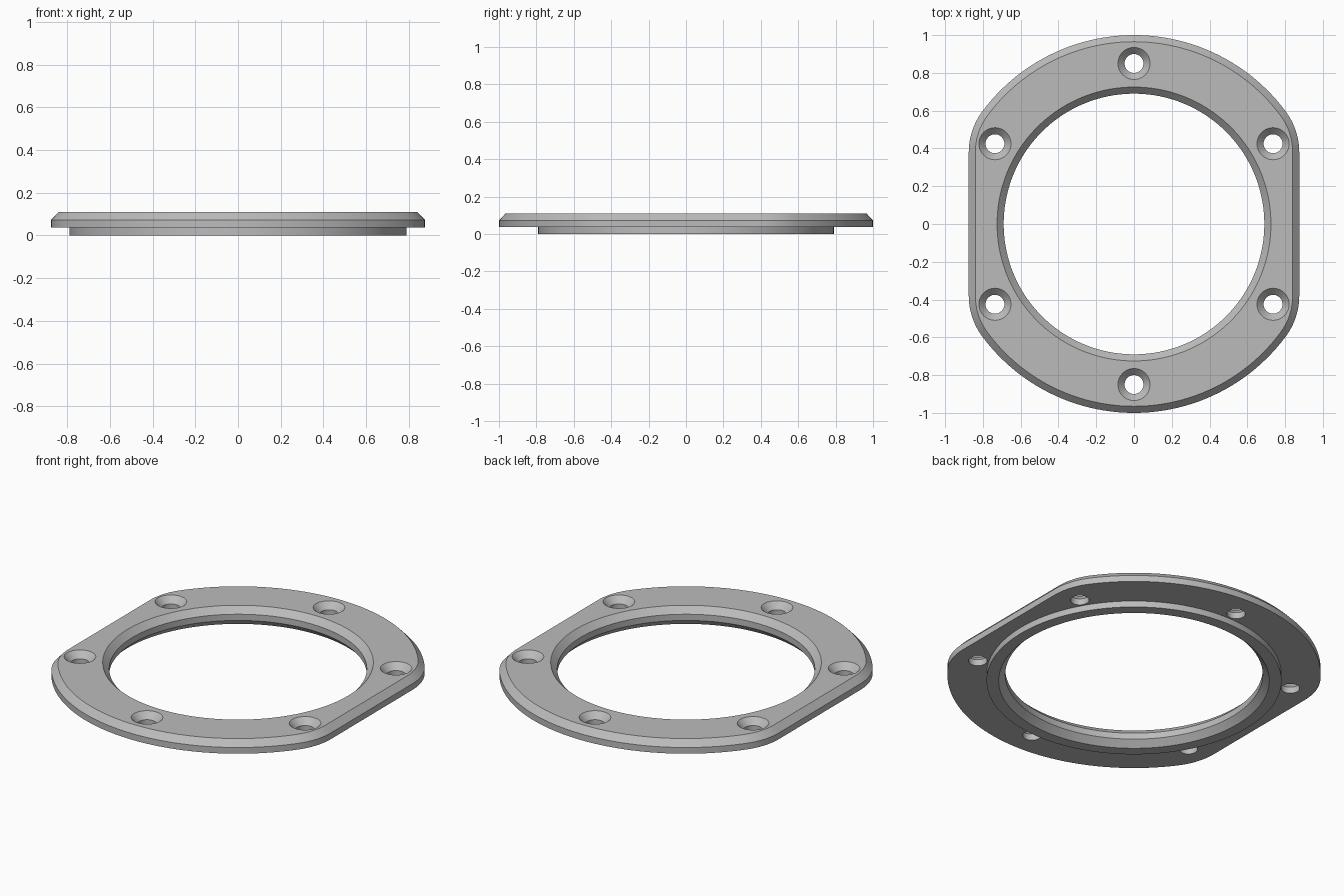
import bpy, bmesh, math
from mathutils import Vector

cube = bpy.data.objects.get("Cube")
if cube:
    bpy.data.objects.remove(cube, do_unlink=True)

# Main sizes
HEIGHT = 0.11
STEP = HEIGHT / 3
CHAMFER = 0.035
HALF_WIDTH, FILLET, FLAT_END = 0.875, 0.36, 0.38
BORE, LIP = 0.69, 0.79
HOLE_CIRCLE, HOLE = 0.85, 0.05

grey = bpy.data.materials.new("light_grey")
grey.use_nodes = True
grey.diffuse_color = (0.5, 0.5, 0.5, 1)
grey.node_tree.nodes["Principled BSDF"].inputs["Base Color"].default_value = (0.5, 0.5, 0.5, 1)


def arc(cx, cy, r, a0, a1, n):
    return [Vector((cx + r * math.cos(a0 + (a1 - a0) * i / n),
                    cy + r * math.sin(a0 + (a1 - a0) * i / n))) for i in range(n + 1)]


def outline(inset=0.0):
    """Round plate with two straight sides and blended corners."""
    cx = HALF_WIDTH - FILLET
    turn = math.atan2(FLAT_END, cx)
    side = [Vector((HALF_WIDTH - inset, FLAT_END * i / 10)) for i in range(10)]
    quarter = side + arc(cx, FLAT_END, FILLET - inset, 0, turn, 10)
    quarter += arc(0, 0, 1 - inset, turn, math.pi / 2, 24)[1:]
    half = quarter + [Vector((-p.x, p.y)) for p in quarter[-2::-1]]
    return half + [Vector((p.x, -p.y)) for p in half[-2:0:-1]]


def circle(r):
    return [p.normalized() * r for p in outline()]


def loft(name, loops, closed):
    """Skin a stack of (points, z) loops; closed joins the last to the first."""
    bm = bmesh.new()
    rings = [[bm.verts.new((p.x, p.y, z)) for p in pts] for pts, z in loops]
    pairs = list(zip(rings, rings[1:]))
    if closed:
        pairs.append((rings[-1], rings[0]))
    else:
        bm.faces.new(rings[0])
        bm.faces.new(rings[-1])
    for a, b in pairs:
        for i in range(len(a)):
            j = (i + 1) % len(a)
            bm.faces.new((a[i], a[j], b[j], b[i]))
    bmesh.ops.recalc_face_normals(bm, faces=bm.faces)
    mesh = bpy.data.meshes.new(name)
    bm.to_mesh(mesh)
    bm.free()
    mesh.materials.append(grey)
    obj = bpy.data.objects.new(name, mesh)
    bpy.context.collection.objects.link(obj)
    return obj


# Flange ring: lower lip, stepped plate, chamfered rim and bore
flange = loft("flange_ring", [
    (circle(LIP), 0), (circle(LIP), STEP),
    (outline(), STEP), (outline(), 2 * STEP), (outline(CHAMFER), HEIGHT),
    (circle(BORE + CHAMFER), HEIGHT), (circle(BORE), 2 * STEP),
    (circle(BORE), STEP), (circle(BORE + CHAMFER), 0)], True)

# Countersunk screw holes
cutters = []
for k in range(6):
    a = math.radians(30 + 60 * k)
    x, y = HOLE_CIRCLE * math.cos(a), HOLE_CIRCLE * math.sin(a)

    def ring(r):
        return arc(x, y, r, 0, math.tau, 40)[:-1]

    cutter = loft("hole_cutter", [
        (ring(HOLE), -STEP), (ring(HOLE), 2 * STEP),
        (ring(HOLE + CHAMFER), HEIGHT), (ring(HOLE + 2 * CHAMFER), HEIGHT + STEP)], False)
    cutter.hide_render = True
    cutters.append(cutter)
    cut = flange.modifiers.new("screw_hole", "BOOLEAN")
    cut.operation = "DIFFERENCE"
    cut.solver = "EXACT"
    cut.object = cutter

# Apply the cuts and drop the cutters
bpy.context.view_layer.update()
result = bpy.data.meshes.new_from_object(flange.evaluated_get(bpy.context.evaluated_depsgraph_get()))
flange.modifiers.clear()
flange.data = result
for cutter in cutters:
    bpy.data.objects.remove(cutter, do_unlink=True)

bpy.ops.object.select_all(action="DESELECT")
flange.select_set(True)
bpy.context.view_layer.objects.active = flange
bpy.ops.object.shade_smooth_by_angle(angle=math.radians(25))
